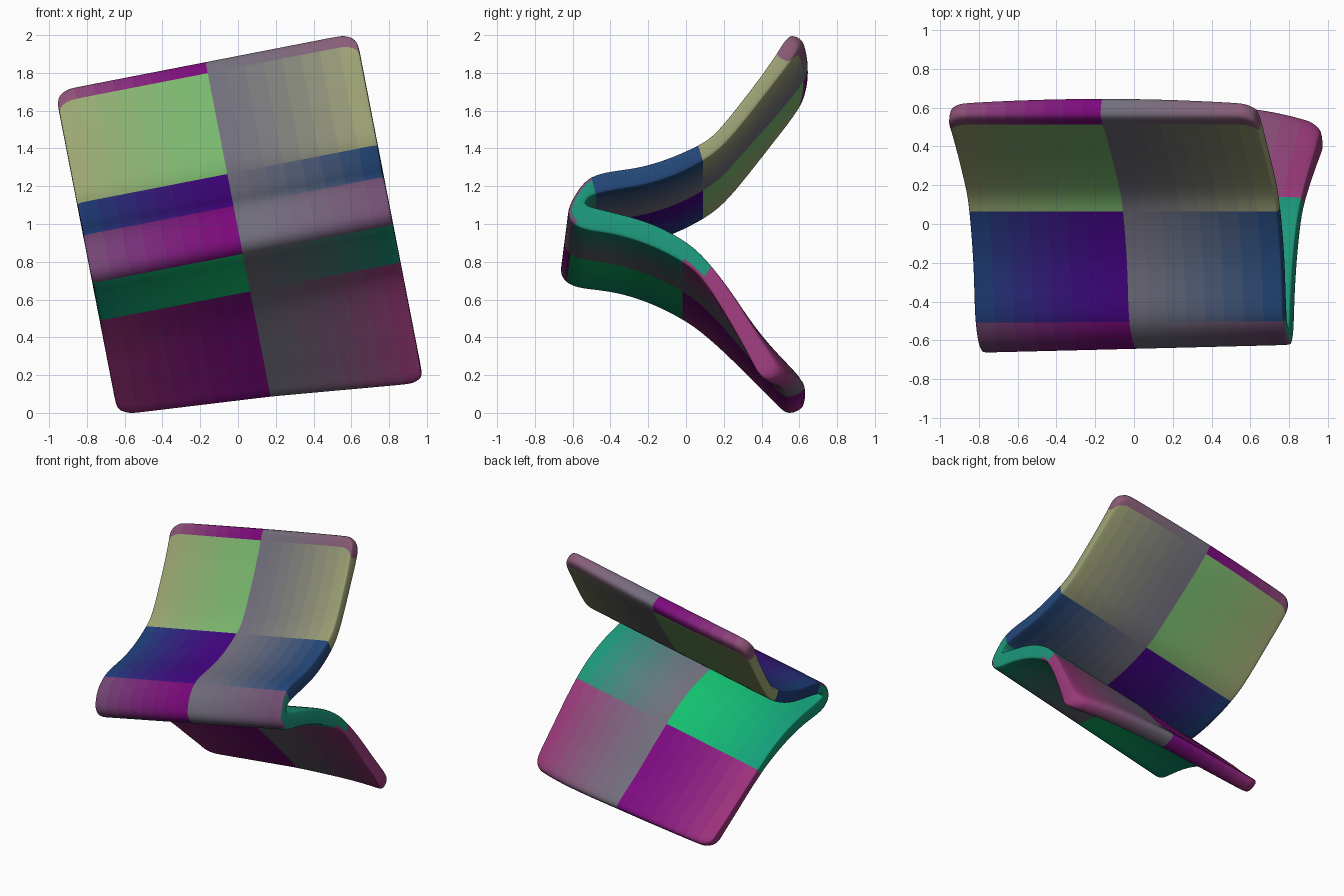
import bpy, bmesh, math
from mathutils import Vector

if "Cube" in bpy.data.objects:
    bpy.data.objects.remove(bpy.data.objects["Cube"])

HALF, R, TILT = 0.812, 0.09, math.radians(11)

# Cross-section pairs: outer (y, w) then inner (y, w), upper tip to lower tip
PAIRS = [
    (.555, .915, .625, .875), (.53, .865, .615, .82), (.40, .67, .465, .625), (.27, .50, .33, .445),
    (.16, .36, .20, .285), (.08, .30, .10, .21), (-.10, .22, -.06, .125), (-.25, .175, -.22, .075),
    (-.40, .158, -.38, .052), (-.51, .132, -.49, .027), (-.59, .06, -.54, .008),
    (-.635, -.02, -.55, -.01), (-.65, -.08, -.55, -.02), (-.62, -.138, -.53, -.033),
    (-.54, -.17, -.46, -.05), (-.40, -.18, -.36, -.07), (-.20, -.237, -.17, -.12),
    (.00, -.342, .03, -.235), (.09, -.415, .14, -.345), (.20, -.53, .28, -.485),
    (.34, -.70, .43, -.66), (.47, -.85, .58, -.81), (.52, -.925, .62, -.87)]
N = len(PAIRS)
OUT = [Vector(p[:2]) for p in PAIRS]
INN = [Vector(p[2:]) for p in PAIRS]
UP_DIR = (OUT[1] - OUT[3]).normalized()
LOW_DIR = (OUT[21] - OUT[19]).normalized()


def section(u):
    """Closed ring of points at distance u along the fold."""
    t = u / HALF
    edge = max(0, abs(u) - (HALF - R))
    pull = R - math.sqrt(max(0, R * R - edge * edge))
    k = 1 - 0.12 * max(0, (abs(u) - HALF + .02) / .02)
    rings = [[], []]
    for i, (o, n) in enumerate(zip(OUT, INN)):
        mid = (o + n) / 2
        # lower flap twists, the fold leans back to the right, tips are thicker mid-span
        f = max(0, (-mid.y - .35) / .55) if i > 16 else 0
        lean = .02 if 10 <= i <= 14 else 0
        bow = .03 * (1 - t * t) if i < 3 or i > 20 else 0
        dy = t * lean - f * (.02 * t if t < 0 else .04 * t + .06 * t ** 4)
        dw = -f * t * (.06 if t < 0 else .085)
        for ring, p, b in zip(rings, (o, n), (0, bow)):
            q = mid + (p - mid) * k
            if i < 2:
                q = q - UP_DIR * pull
            elif i > N - 3:
                q = q - LOW_DIR * pull * .8
            ring.append(Vector((u, q.x + dy + b, q.y + dw)))
    return rings[0] + rings[1][::-1]


# Sheet colours: (edge colour, left-of-centre colour) for each region
GREY = (.44, .43, .48)
REGIONS = {
    "tip": ((.55, .35, .46), (.48, .06, .48)),
    "olive": ((.62, .64, .45), (.47, .72, .43)),
    "blue": ((.13, .27, .47), (.27, .04, .5)),
    "fold": ((.45, .3, .45), (.48, .06, .48)),
    "teal": ((.1, .6, .47), (.1, .75, .43)),
    "pink": ((.62, .22, .48), (.48, .07, .5))}
NAMES = list(REGIONS)
COLS = 16


def region(i, inner):
    if i < 1:
        return "tip"
    if i < 5:
        return "olive"
    if i < 9:
        return "blue"
    if i < 13 and not inner:
        return "fold"
    return "teal" if i < (18 if inner else 17) else "pink"


# Folded sheet: loft the section along the fold
ends = [HALF, HALF - .01, HALF - .025, HALF - .06, HALF - R]
steps = [-e for e in ends] + [-.6 + .1 * j for j in range(13)] + ends[::-1]
bm = bmesh.new()
rows = [[bm.verts.new(p) for p in section(u)] for u in steps]
M = 2 * N


def paint(face, i, inner, u):
    col = min(COLS - 1, max(0, int((u / HALF + 1) / 2 * COLS)))
    face.material_index = NAMES.index(region(i, inner)) * COLS + col
    face.smooth = True


for a, b, u0, u1 in zip(rows, rows[1:], steps, steps[1:]):
    for j in range(M):
        k = (j + 1) % M
        i = j if j < N else max(0, M - 2 - j)
        paint(bm.faces.new((a[j], a[k], b[k], b[j])), i, j >= N, (u0 + u1) / 2)
for row, u in ((rows[0], -HALF), (rows[-1], HALF)):
    for i in range(N - 1):
        paint(bm.faces.new((row[i], row[i + 1], row[M - 2 - i], row[M - 1 - i])), i, True, u)
bmesh.ops.recalc_face_normals(bm, faces=bm.faces[:])

# Tilt the fold line about the centre, one unit above the ground
c, s = math.cos(TILT), math.sin(TILT)
for v in bm.verts:
    x, y, w = v.co
    v.co = (x * c - w * s, y, 1 + x * s + w * c)

mesh = bpy.data.meshes.new("folded_sheet")
bm.to_mesh(mesh)
bm.free()
sheet = bpy.data.objects.new("folded_sheet", mesh)
bpy.context.collection.objects.link(sheet)

# Blend each region from edge colour to its centre colour
for name, (edge, left) in REGIONS.items():
    for col in range(COLS):
        t = (col + .5) / COLS * 2 - 1
        core = left if t < 0 else GREY
        f = abs(t) ** 1.5
        rgb = [(p * (1 - f) + q * f) ** 2.2 for p, q in zip(core, edge)]
        mat = bpy.data.materials.new(f"{name}_{col}")
        mat.diffuse_color = (*rgb, 1)
        mat.use_nodes = True
        mat.node_tree.nodes["Principled BSDF"].inputs["Base Color"].default_value = mat.diffuse_color
        mesh.materials.append(mat)

sub = sheet.modifiers.new("smooth", 'SUBSURF')
sub.levels = sub.render_levels = 2

# Rest the smoothed sheet on the ground
bpy.context.view_layer.update()
smooth = sheet.evaluated_get(bpy.context.evaluated_depsgraph_get())
sheet.location.z = -min(v.co.z for v in smooth.data.vertices)
